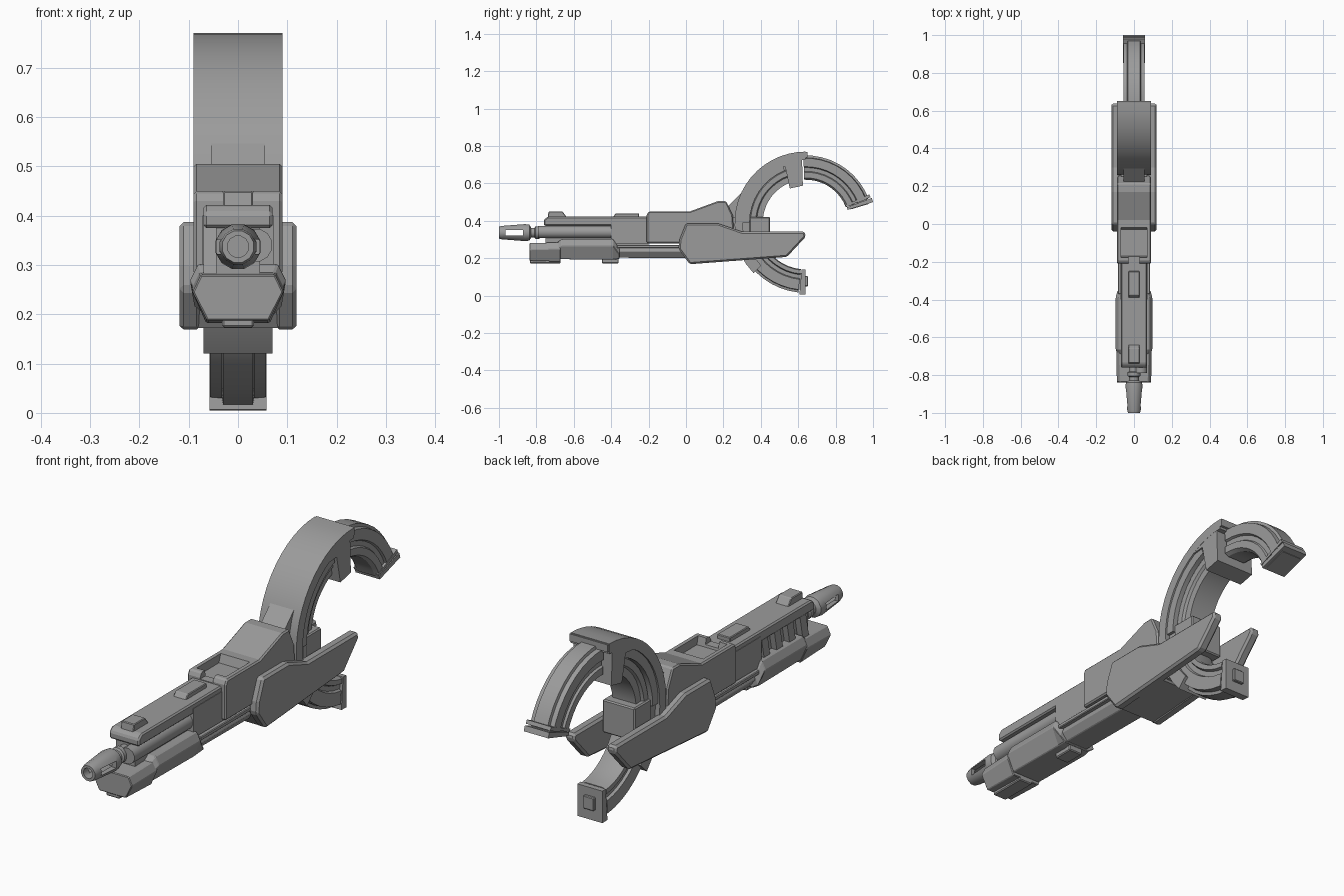
import bpy, bmesh, math

grey = bpy.data.materials.new("gunmetal_grey")
grey.diffuse_color = (0.33, 0.33, 0.33, 1)
CY, CZ = 0.64, 0.39      # centre of the ring (y, z)
AXIS = 0.337             # barrel height


def loft(name, rings, bevel=0.0, closed=False, smooth=False):
    """Skin a list of equal-length vertex rings, capping the ends."""
    bm = bmesh.new()
    vs = [[bm.verts.new(p) for p in r] for r in rings]
    n, m = len(vs[0]), len(vs)
    for i in range(m if closed else m - 1):
        a, b = vs[i], vs[(i + 1) % m]
        for j in range(n):
            k = (j + 1) % n
            bm.faces.new((a[j], a[k], b[k], b[j]))
    if not closed:
        bm.faces.new(vs[0])
        bm.faces.new(vs[-1])
    bmesh.ops.recalc_face_normals(bm, faces=bm.faces)
    me = bpy.data.meshes.new(name)
    bm.to_mesh(me)
    bm.free()
    ob = bpy.data.objects.new(name, me)
    bpy.context.collection.objects.link(ob)
    me.materials.append(grey)
    bpy.context.view_layer.objects.active = ob
    bpy.ops.object.select_all(action='DESELECT')
    ob.select_set(True)
    if bevel:
        mod = ob.modifiers.new("edge", 'BEVEL')
        mod.width, mod.segments, mod.limit_method = bevel, 1, 'ANGLE'
        bpy.ops.object.modifier_apply(modifier=mod.name)
    if smooth:
        bpy.ops.object.shade_smooth_by_angle(angle=math.radians(32))
    return ob


def prism(name, pts, x0, x1, bevel=0.0):
    """Side outline (y, z) extruded across x."""
    return loft(name, [[(x, y, z) for y, z in pts] for x in (x0, x1)], bevel)


def box(name, x0, x1, y0, y1, z0, z1, bevel=0.0):
    return prism(name, [(y0, z0), (y1, z0), (y1, z1), (y0, z1)], x0, x1, bevel)


def lathe(name, prof, x=0.0, z=AXIS, n=16, closed=False):
    """Profile (y, radius) turned around a lengthwise axis."""
    t = [2 * math.pi * (i + 0.5) / n for i in range(n)]
    return loft(name, [[(x + r * math.cos(a), y, z + r * math.sin(a)) for a in t]
                       for y, r in prof], closed=closed, smooth=True)


def arc(name, half, a0, a1, n):
    """Mirrored cross-section (x, r) swept around the ring centre."""
    sec = half + [(-x, r) for x, r in reversed(half)]
    rings = []
    for i in range(n + 1):
        a = math.radians(a0 + (a1 - a0) * i / n)
        rings.append([(x, CY + r * math.cos(a), CZ + r * math.sin(a)) for x, r in sec])
    return loft(name, rings, smooth=True)


def cut(ob, cutter):
    mod = ob.modifiers.new("cut", 'BOOLEAN')
    mod.operation, mod.solver, mod.object = 'DIFFERENCE', 'EXACT', cutter
    bpy.context.view_layer.objects.active = ob
    bpy.ops.object.modifier_apply(modifier=mod.name)
    bpy.data.objects.remove(cutter)


# Receiver with the open tray on top
body = prism("receiver", [(-0.21, 0.28), (0.26, 0.28), (0.25, 0.43), (0.215, 0.505),
                          (0.17, 0.505), (0.02, 0.45), (-0.20, 0.45), (-0.21, 0.43)],
             -0.09, 0.09, 0.006)
cut(body, prism("tray_cutter", [(-0.17, 0.415), (-0.03, 0.415), (0.0, 0.5), (-0.19, 0.5)],
                -0.068, 0.068))
cut(body, box("notch_cutter", -0.03, 0.03, -0.25, -0.15, 0.425, 0.5))

# Core behind the receiver, ring saddle and rear block
prism("rear_core", [(0.1, 0.19), (0.34, 0.20), (0.40, 0.28), (0.40, 0.40), (0.28, 0.42),
                    (0.1, 0.42)], -0.07, 0.07)
prism("ring_saddle", [(0.20, 0.42), (0.34, 0.42), (0.34, 0.56), (0.305, 0.557),
                      (0.215, 0.47)], -0.055, 0.055)
box("rear_block", -0.075, 0.075, 0.34, 0.45, 0.28, 0.42, 0.005)

# Armoured side wings and belly
wing = [(-0.04, 0.25), (0.02, 0.168), (0.54, 0.207), (0.64, 0.315), (0.635, 0.342),
        (0.30, 0.342), (0.17, 0.387), (0.0, 0.387), (-0.035, 0.30)]
for s, side in ((1, "right"), (-1, "left")):
    prism(side + "_wing", wing, s * 0.075, s * 0.119, 0.009)
prism("belly", [(-0.03, 0.25), (0.022, 0.172), (0.28, 0.19), (0.34, 0.27), (0.30, 0.33),
                (-0.02, 0.33)], -0.09, 0.09)

# Upper fore-end
prism("upper_shroud", [(-0.76, 0.375), (-0.20, 0.375), (-0.20, 0.422), (-0.74, 0.422),
                       (-0.76, 0.405)], -0.07, 0.07, 0.006)
box("shroud_core", -0.045, 0.045, -0.75, -0.2, 0.26, 0.38)
box("shroud_rear", -0.072, 0.072, -0.40, -0.2, 0.275, 0.40)
lathe("side_tube", [(-0.79, 0.034), (-0.39, 0.034)], x=0.036, z=0.34, n=12)
for i in range(4):
    y = -0.72 + 0.085 * i
    prism("vent_rib", [(y, 0.28), (y + 0.04, 0.28), (y + 0.06, 0.38), (y + 0.02, 0.38)],
          -0.07, -0.04)
prism("front_sight", [(-0.74, 0.415), (-0.635, 0.415), (-0.66, 0.45), (-0.735, 0.45)],
      -0.03, 0.03, 0.003)
prism("rear_sight", [(-0.395, 0.415), (-0.25, 0.415), (-0.25, 0.44), (-0.375, 0.44)],
      -0.03, 0.03, 0.003)

# Lower fore-end: six-sided cross-section along y
def lower(name, stations):
    rings = []
    for y, w, zb, zt in stations:
        half = [(w * 0.68, zb), (w, zt - 0.035), (w * 0.82, zt)]
        sec = half + [(-x, z) for x, z in reversed(half)]
        rings.append([(x, y, z) for x, z in sec])
    return loft(name, rings, 0.003)


lower("lower_nose", [(-0.838, 0.092, 0.187, 0.28), (-0.67, 0.095, 0.182, 0.285)])
lower("lower_grip", [(-0.70, 0.085, 0.20, 0.275), (-0.665, 0.098, 0.195, 0.302),
                     (-0.39, 0.098, 0.192, 0.302), (-0.355, 0.09, 0.197, 0.25)])
lower("lower_tube", [(-0.36, 0.075, 0.203, 0.27), (0.0, 0.075, 0.20, 0.27)])
box("tube_rail", -0.085, 0.085, -0.37, 0.0, 0.255, 0.272, 0.003)
box("nose_pad", -0.032, 0.032, -0.835, -0.67, 0.173, 0.20, 0.004)
box("grip_pad", -0.032, 0.032, -0.45, -0.36, 0.173, 0.21, 0.004)

# Barrel and slotted, hollow muzzle
lathe("barrel", [(-0.85, 0.026), (-0.81, 0.026), (-0.805, 0.034), (-0.785, 0.034),
                 (-0.78, 0.028), (-0.70, 0.028)])
muzzle = lathe("muzzle", [(-1.0, 0.033), (-0.985, 0.037), (-0.86, 0.047), (-0.838, 0.044),
                          (-0.828, 0.028), (-0.86, 0.024), (-1.0, 0.022)], n=12, closed=True)
cut(muzzle, box("slot_cutter", -0.1, 0.1, -0.965, -0.872, 0.322, 0.352))

# Ring: wide front band over a ribbed inner core
arc("front_band", [(0.09, 0.337), (0.09, 0.38)], 90, 190, 14)
arc("front_core", [(0.055, 0.23), (0.055, 0.262), (0.066, 0.268), (0.066, 0.295),
                   (0.055, 0.30), (0.055, 0.345)], 95, 190, 12)
arc("band_lip", [(0.083, 0.30), (0.083, 0.34)], 112, 180, 8)
prism("band_bracket", [(0.43, 0.68), (0.53, 0.69), (0.555, 0.573), (0.625, 0.588),
                       (0.62, 0.735), (0.65, 0.738), (0.65, 0.769), (0.56, 0.755),
                       (0.45, 0.71)], -0.0895, 0.0895)

# Rear claw of the ring, with stepped ribs and an end cap
claw = [(0.04, 0.23), (0.055, 0.24), (0.055, 0.27), (0.046, 0.275), (0.046, 0.295),
        (0.055, 0.30), (0.055, 0.345), (0.036, 0.348), (0.033, 0.36)]
arc("rear_claw", claw, 21, 92, 9)
arc("claw_cap", [(0.057, 0.235), (0.057, 0.377)], 17, 20.5, 1)
arc("claw_cap_ring", [(0.057, 0.232), (0.057, 0.372)], 21.5, 24, 1)
arc("claw_cap_joint", [(0.045, 0.25), (0.045, 0.35)], 16.5, 23, 1)

# Lower claw with strap and end cap
low = [(0.04, 0.25), (0.057, 0.255), (0.057, 0.275), (0.046, 0.28), (0.046, 0.30),
       (0.057, 0.305), (0.057, 0.36), (0.033, 0.362), (0.03, 0.375)]
arc("lower_claw", low, 195, 264, 9)
arc("lower_strap", [(0.07, 0.33), (0.07, 0.388)], 206, 224, 2)
arc("lower_cap", [(0.058, 0.25), (0.058, 0.385)], 265, 270, 1)
arc("lower_cap_joint", [(0.045, 0.27), (0.045, 0.36)], 262, 268, 1)
box("lower_cap_plug", -0.025, 0.025, 0.63, 0.652, 0.05, 0.105, 0.003)
